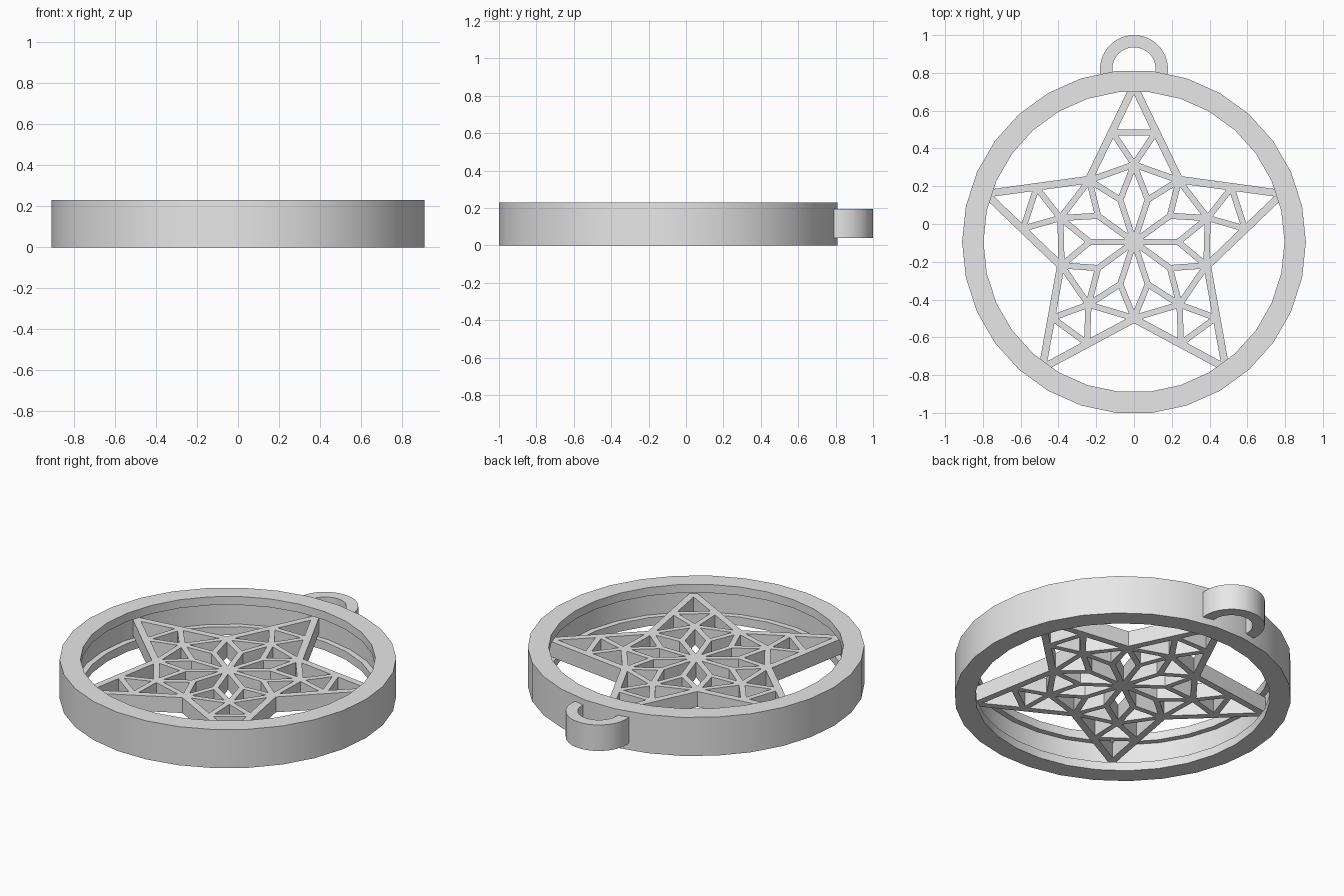
import bpy, bmesh, math

if "Cube" in bpy.data.objects:
    bpy.data.objects.remove(bpy.data.objects["Cube"], do_unlink=True)

CENTRE_Y = -0.095          # centre of the hoop and star

grey = bpy.data.materials.new("plain_grey")
grey.use_nodes = True
COLOUR = (0.8, 0.8, 0.8, 1)
grey.diffuse_color = COLOUR
grey.node_tree.nodes["Principled BSDF"].inputs["Base Color"].default_value = COLOUR


def finish(bm, name, y):
    """Turn a bmesh into a shaded, coloured object."""
    bmesh.ops.recalc_face_normals(bm, faces=bm.faces)
    mesh = bpy.data.meshes.new(name)
    bm.to_mesh(mesh)
    bm.free()
    mesh.materials.append(grey)
    obj = bpy.data.objects.new(name, mesh)
    bpy.context.collection.objects.link(obj)
    obj.location.y = y
    bpy.ops.object.select_all(action="DESELECT")
    obj.select_set(True)
    bpy.context.view_layer.objects.active = obj
    bpy.ops.object.shade_smooth_by_angle(angle=math.radians(30))
    return obj


def lathe(name, profile, y, steps, start=0, sweep=360):
    """Sweep a closed (radius, z) profile around the vertical axis."""
    bm = bmesh.new()
    closed = sweep == 360
    rows = []
    for i in range(steps if closed else steps + 1):
        a = math.radians(start + sweep * i / steps)
        rows.append([bm.verts.new((r * math.cos(a), r * math.sin(a), z)) for r, z in profile])
    n = len(profile)
    for i in range(steps):
        p, q = rows[i], rows[(i + 1) % len(rows)]
        for j in range(n):
            k = (j + 1) % n
            bm.faces.new((p[j], q[j], q[k], p[k]))
    if not closed:
        bm.faces.new(rows[0])
        bm.faces.new(rows[-1])
    return finish(bm, name, y)


# Outer hoop with a groove inside that holds the star
OUTER, INNER, GROOVE, TOP = 0.91, 0.797, 0.83, 0.23
lathe("hoop", [(OUTER, 0), (OUTER, TOP), (INNER, TOP), (INNER, 0.18),
               (GROOVE, 0.18), (GROOVE, 0.05), (INNER, 0.05), (INNER, 0)],
      CENTRE_Y, 30)

# Hanging loop
lathe("hanging_loop", [(0.18, 0.04), (0.18, 0.195), (0.115, 0.195), (0.115, 0.04)],
      0.82, 24, -10, 200)


# Lattice star: lay out the cells of each arm, inset them and cut them out
def polar(r, degrees):
    a = math.radians(degrees)
    return r * math.cos(a), r * math.sin(a)


bm = bmesh.new()
cells = []
for arm in range(5):
    turn = math.radians(90 + 72 * arm)

    def face(*points):
        verts = [bm.verts.new((u * math.cos(turn) - v * math.sin(turn),
                               u * math.sin(turn) + v * math.cos(turn), 0)) for u, v in points]
        return bm.faces.new(verts)

    hub, node, tip = (0, 0), (0.41, 0), (0.817, 0)
    tip_edge = {s: (0.825, 0.022 * s) for s in (1, -1)}
    mid = {s: (0.58, 0.114 * s) for s in (1, -1)}
    fork = {s: polar(0.235, 18 * s) for s in (1, -1)}
    cells += [face(hub, fork[-1], node, fork[1]),
              face(hub, fork[1], polar(0.403, 36), polar(0.235, 54)),
              face(node, mid[-1], mid[1]),
              face(mid[-1], tip, mid[1])]
    face(tip, tip_edge[-1], tip_edge[1])
    for s in (1, -1):
        notch, notch_out = polar(0.403, 36 * s), polar(0.43, 36 * s)
        mid_out = (0.59, 0.136 * s)
        cells += [face(fork[s], notch, node), face(node, notch, mid[s])]
        face(notch, notch_out, mid_out, mid[s])
        face(mid[s], mid_out, tip_edge[s], tip)

bmesh.ops.remove_doubles(bm, verts=bm.verts, dist=0.0005)
bmesh.ops.recalc_face_normals(bm, faces=bm.faces)
bmesh.ops.inset_individual(bm, faces=cells, thickness=0.016, use_even_offset=True)
bmesh.ops.delete(bm, geom=cells, context="FACES")

# Give the lattice its thickness
STAR_BOTTOM, STAR_TOP = 0.07, 0.162
bmesh.ops.translate(bm, verts=bm.verts, vec=(0, 0, STAR_BOTTOM))
extruded = bmesh.ops.extrude_face_region(bm, geom=bm.faces[:], use_keep_orig=True)
raised = [g for g in extruded["geom"] if isinstance(g, bmesh.types.BMVert)]
bmesh.ops.translate(bm, verts=raised, vec=(0, 0, STAR_TOP - STAR_BOTTOM))
finish(bm, "lattice_star", CENTRE_Y)
